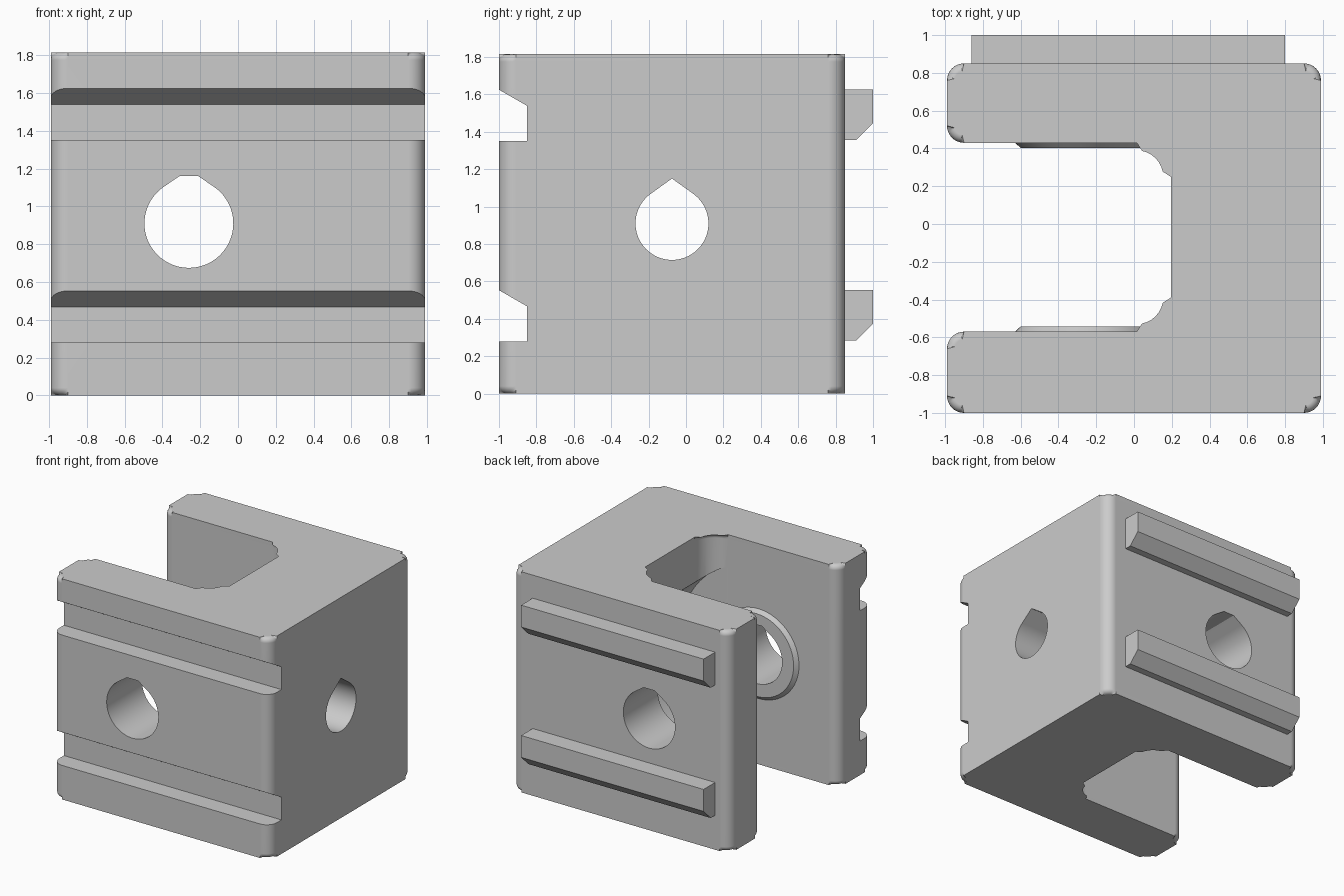
import bpy, bmesh, math
from mathutils import Matrix, Vector

cube = bpy.data.objects.get("Cube")
if cube:
    bpy.data.objects.remove(cube, do_unlink=True)

grey = bpy.data.materials.new("light grey")
grey.use_nodes = True
GREY = (0.6, 0.6, 0.6, 1)
grey.diffuse_color = GREY
grey.node_tree.nodes["Principled BSDF"].inputs["Base Color"].default_value = GREY

ALONG_X = Matrix(((0, 0, 1), (1, 0, 0), (0, 1, 0))).to_4x4()   # profile (y, z)
ALONG_Y = Matrix(((1, 0, 0), (0, 0, 1), (0, 1, 0))).to_4x4()   # profile (x, z)


def prism(name, profile, start, end, axes=Matrix(), rim=0, taper=None):
    """Extrude a profile, optionally rounding its rims or swapping the end profile."""
    bm = bmesh.new()
    low = [bm.verts.new((*p, start)) for p in profile]
    high = [bm.verts.new((*p, end)) for p in (taper or profile)]
    caps = [bm.faces.new(low), bm.faces.new(high)]
    n = len(low)
    for i in range(n):
        j = (i + 1) % n
        bm.faces.new((low[i], low[j], high[j], high[i]))
    if rim:
        edges = [e for f in caps for e in f.edges]
        bmesh.ops.bevel(bm, geom=edges, offset=rim, segments=5, profile=0.5,
                        affect='EDGES')
    bm.transform(axes)
    bmesh.ops.recalc_face_normals(bm, faces=bm.faces)
    mesh = bpy.data.meshes.new(name)
    bm.to_mesh(mesh)
    bm.free()
    mesh.materials.append(grey)
    obj = bpy.data.objects.new(name, mesh)
    bpy.context.collection.objects.link(obj)
    return obj


def rounded(corners, steps=8):
    """Fillet the right-angled corners (x, y, radius) of an outline."""
    pts = []
    for i, (x, y, r) in enumerate(corners):
        p = Vector((x, y))
        a = (Vector(corners[i - 1][:2]) - p).normalized() * r
        b = (Vector(corners[(i + 1) % len(corners)][:2]) - p).normalized() * r
        for k in range(steps + 1):
            t = k / steps * math.pi / 2
            pts.append(p + a * (1 - math.sin(t)) + b * (1 - math.cos(t)))
    return pts


def circle(cx, cz, r, n=64):
    return [(cx + r * math.cos(math.tau * k / n), cz + r * math.sin(math.tau * k / n))
            for k in range(n)]


def teardrop(cx, cz, r, lean, top, n=56):
    """Circle whose crown is replaced by tangent slopes, ending in a flat or a point."""
    half = (r - top * math.sin(lean)) / math.cos(lean)
    sweep = math.pi + 2 * lean
    pts = [(cx + r * math.cos(math.pi - lean + sweep * k / n),
            cz + r * math.sin(math.pi - lean + sweep * k / n)) for k in range(n + 1)]
    tip = [(cx + half, cz + top), (cx - half, cz + top)] if half > 0.01 else [(cx, cz + top)]
    return pts + tip


def combine(body, part, operation):
    mod = body.modifiers.new(part.name, 'BOOLEAN')
    mod.operation = operation
    mod.solver = 'EXACT'
    mod.object = part
    bpy.context.view_layer.objects.active = body
    bpy.ops.object.modifier_apply(modifier=mod.name)
    bpy.data.objects.remove(part, do_unlink=True)


# C-shaped block with rounded corners and rims
OUT, IN = 0.09, 0.18
block = prism("block", rounded([
    (-0.99, -1, OUT), (0.99, -1, OUT), (0.99, 0.85, OUT), (-0.99, 0.85, OUT),
    (-0.99, 0.43, OUT), (0.195, 0.43, IN), (0.195, -0.57, IN), (-0.99, -0.57, OUT)]),
    0, 1.815, rim=0.04)

# Round clearance pocket between the arms
HX, HZ = -0.26, 0.91
combine(block, prism("pocket", circle(HX, HZ, 0.7, 96), -0.568, 0.428, ALONG_Y), 'DIFFERENCE')

# Raised bosses on the inner faces of the arms
for wall, way in ((-0.57, 1), (0.43, -1)):
    boss = prism("boss", circle(HX, HZ, 0.39), wall - 0.02 * way, wall + 0.028 * way,
                 ALONG_Y, taper=circle(HX, HZ, 0.34))
    combine(block, boss, 'UNION')

# Axle hole through both arms and side hole through the web
combine(block, prism("axle_hole", teardrop(HX, HZ, 0.235, math.radians(56), 0.25),
                     -1.1, 1.1, ALONG_Y), 'DIFFERENCE')
combine(block, prism("side_hole", teardrop(-0.075, HZ, 0.195, math.asin(0.195 / 0.24), 0.24),
                     0, 1.1, ALONG_X), 'DIFFERENCE')

# Front grooves and the matching back rails
for z in (0.28, 1.352):
    groove = [(-0.85, z), (-0.85, z + 0.187), (-1, z + 0.273), (-1.1, z + 0.33), (-1.1, z)]
    combine(block, prism("groove", groove, -1.1, 1.1, ALONG_X), 'DIFFERENCE')
    rail = [(0.8, z + 0.003), (0.908, z + 0.003), (1, z + 0.093), (1, z + 0.273), (0.8, z + 0.273)]
    combine(block, prism("rail", rail, -0.86, 0.8, ALONG_X), 'UNION')

# Smooth rounded surfaces, keeping flats and edges crisp
bpy.ops.object.select_all(action='DESELECT')
block.select_set(True)
bpy.context.view_layer.objects.active = block
bpy.ops.object.shade_smooth_by_angle(angle=math.radians(28))
weighted = block.modifiers.new("weighted_normals", 'WEIGHTED_NORMAL')
weighted.keep_sharp = True
